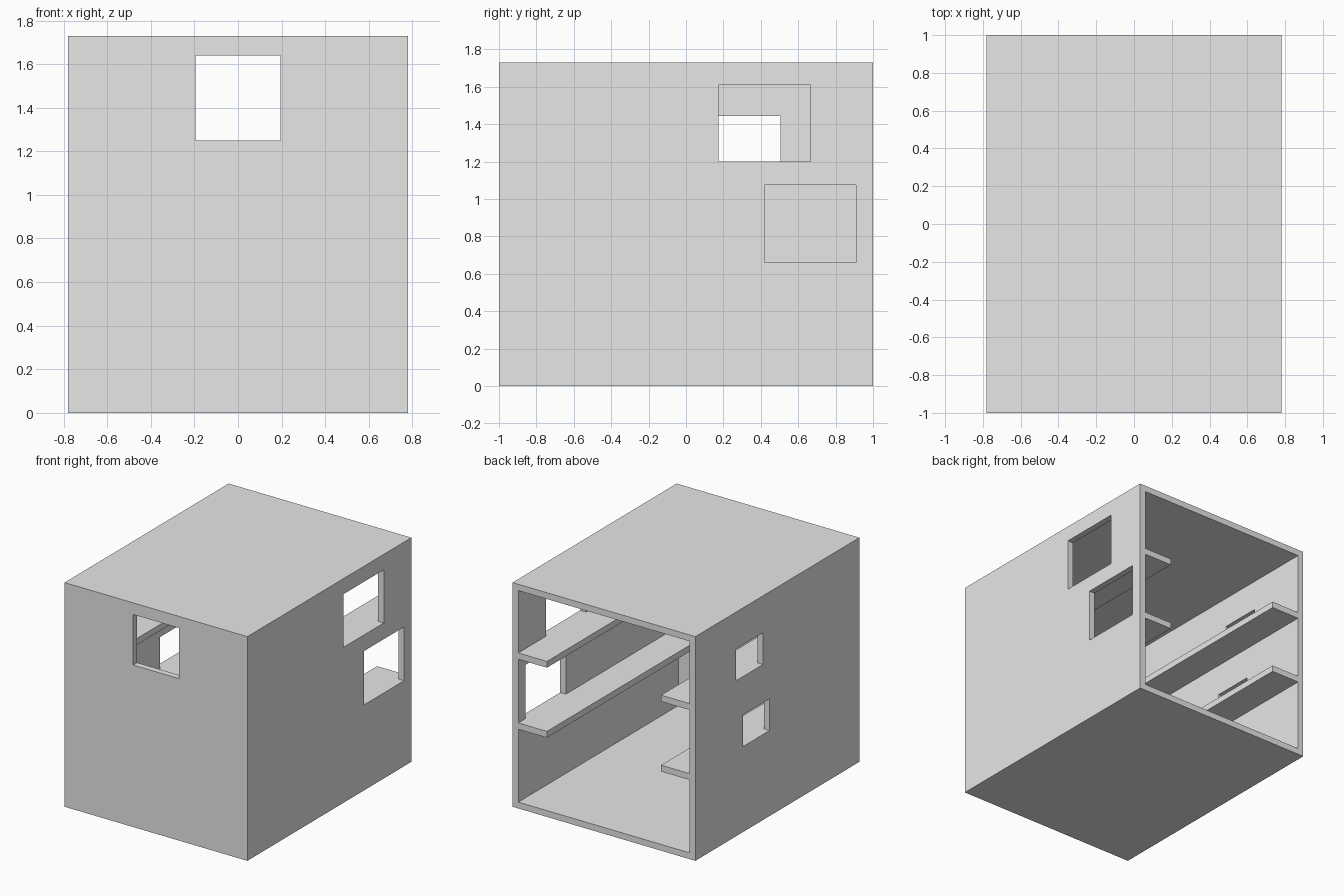
import bpy
from mathutils import Vector

if "Cube" in bpy.data.objects:
    bpy.data.objects.remove(bpy.data.objects["Cube"], do_unlink=True)

T = 0.0488                      # board thickness
X, Y, H = 0.78, 1.0, 1.73       # half width, half depth, height

grey = bpy.data.materials.new("plain grey")
grey.use_nodes = True
grey.diffuse_color = (0.8, 0.8, 0.8, 1)
grey.node_tree.nodes["Principled BSDF"].inputs["Base Color"].default_value = (0.8, 0.8, 0.8, 1)


def box(name, low, high):
    low, high = Vector(low), Vector(high)
    bpy.ops.mesh.primitive_cube_add(size=1, location=(low + high) / 2)
    ob = bpy.context.object
    ob.name = name
    ob.scale = high - low
    bpy.ops.object.transform_apply(location=False, rotation=False, scale=True)
    ob.data.materials.append(grey)
    return ob


def cut(target, name, low, high):
    cutter = box(name, low, high)
    cutter.hide_render = True
    mod = target.modifiers.new(name, 'BOOLEAN')
    mod.operation = 'DIFFERENCE'
    mod.solver = 'EXACT'
    mod.object = cutter
    bpy.context.view_layer.objects.active = target
    bpy.ops.object.modifier_apply(modifier=name)
    bpy.data.objects.remove(cutter, do_unlink=True)


# Outer shell, hollow and open at the back
shell = box("shell", (-X, -Y, 0), (X, Y, H))
cut(shell, "hollow", (-X + T, -Y + T, T), (X - T, Y + T, H - T))

# Front window, two large left windows, two small right windows
cut(shell, "front_window", (-0.195, -Y - T, 1.25), (0.195, -Y + 2 * T, 1.64))
for side, windows in ((1, ((0.175, 0.665, 1.2, 1.61), (0.42, 0.91, 0.66, 1.075))),
                      (-1, ((0.175, 0.505, 1.2, 1.445), (0.095, 0.42, 0.66, 0.905)))):
    for y0, y1, z0, z1 in windows:
        xs = sorted((side * (X - 2 * T), side * (X + T)))
        cut(shell, "side_window", (xs[0], y0, z0), (xs[1], y1, z1))

# Two shelves along each side wall, flush with the window sills
for side, label in ((1, "left"), (-1, "right")):
    for level, z in (("lower", 0.66), ("upper", 1.2)):
        xs = sorted((side * (X - T), side * (X - 6 * T)))
        box(f"{label}_{level}_shelf", (xs[0], -Y + T, z - T), (xs[1], Y, z))
